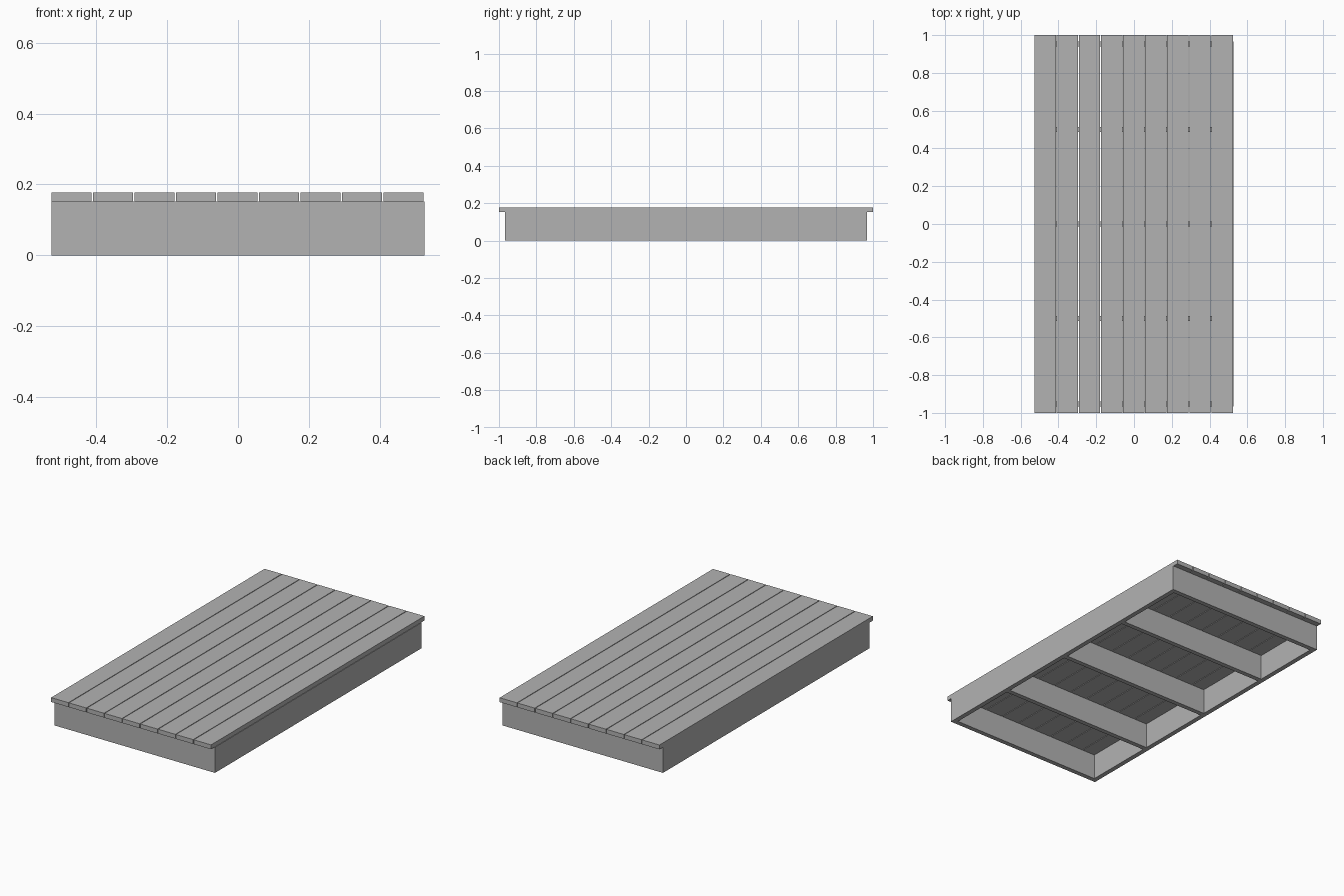
import bpy

cube = bpy.data.objects.get("Cube")
if cube:
    bpy.data.objects.remove(cube, do_unlink=True)

GREY = (0.45, 0.45, 0.45, 1)
mat = bpy.data.materials.new("plain grey")
mat.use_nodes = True
mat.diffuse_color = GREY
mat.node_tree.nodes["Principled BSDF"].inputs["Base Color"].default_value = GREY


def box(name, x, y, z):
    """Box spanning the given (low, high) range on each axis."""
    spans = (x, y, z)
    bpy.ops.mesh.primitive_cube_add(size=1, location=[(a + b) / 2 for a, b in spans])
    obj = bpy.context.object
    obj.name = name
    obj.scale = [b - a for a, b in spans]
    bpy.ops.object.transform_apply(location=False, rotation=False, scale=True)
    obj.data.materials.append(mat)
    return obj


HALF_W, HALF_L = 0.526, 0.967     # frame half width and half length
BOARD = 0.028                     # frame board thickness
FRAME_TOP, DECK_TOP = 0.152, 0.178
PLANKS, PITCH, GAP = 9, 0.117, 0.004
INNER_W, INNER_L = HALF_W - BOARD, HALF_L - BOARD
height = (0, FRAME_TOP)

# Outer frame: long side rails and end boards between them
box("right_rail", (-HALF_W, -INNER_W), (-HALF_L, HALF_L), height)
box("left_rail", (INNER_W, HALF_W), (-HALF_L, HALF_L), height)
box("front_board", (-INNER_W, INNER_W), (-HALF_L, -INNER_L), height)
box("back_board", (-INNER_W, INNER_W), (INNER_L, HALF_L), height)

# Cross joists
for i, y in enumerate((-0.5, 0, 0.5)):
    box(f"joist_{i + 1}", (-INNER_W, INNER_W), (y - BOARD / 2, y + BOARD / 2), height)

# Deck planks with narrow gaps
for i in range(PLANKS):
    x = -HALF_W + i * PITCH
    box(f"deck_plank_{i + 1}", (x, x + PITCH - GAP), (-1, 1), (FRAME_TOP, DECK_TOP))
